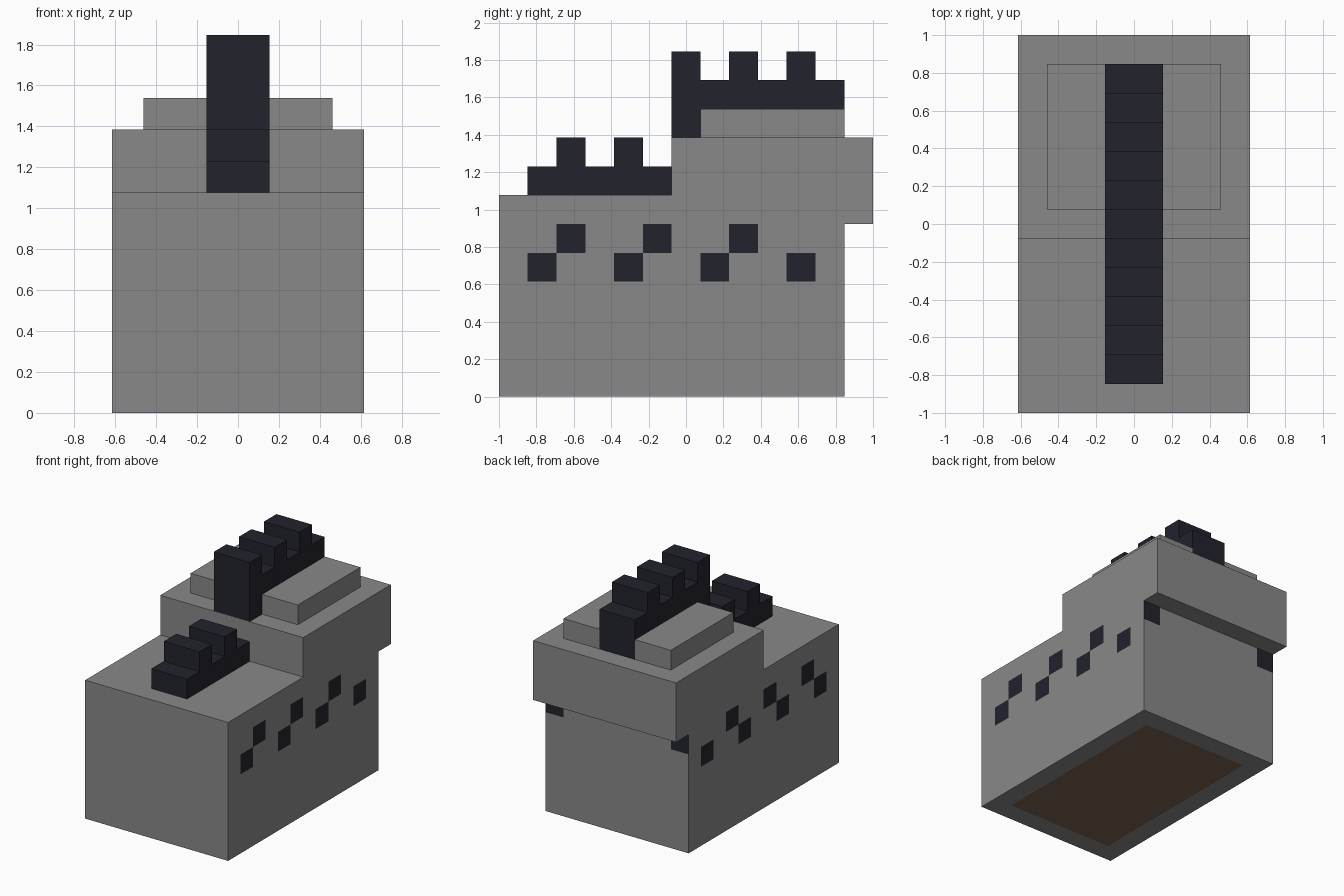
import bpy
import bmesh
from math import floor
from mathutils import Vector

# One block unit; the model is 8 wide, 13 deep and 12 high
U = 2 / 13
ORIGIN = Vector((-4, -6.5, 0))

if "Cube" in bpy.data.objects:
    bpy.data.objects.remove(bpy.data.objects["Cube"], do_unlink=True)


def make_material(name, color):
    mat = bpy.data.materials.new(name)
    mat.use_nodes = True
    mat.diffuse_color = (*color, 1)
    bsdf = mat.node_tree.nodes["Principled BSDF"]
    bsdf.inputs["Base Color"].default_value = (*color, 1)
    return mat


GRAY = make_material("stone gray", (0.25, 0.25, 0.25))
DARK = make_material("dark slate", (0.016, 0.016, 0.027))
BROWN = make_material("earth brown", (0.19, 0.125, 0.08))


def extruded_profile(profile, x0, x1):
    """Solid in block units from a (y, z) outline swept along x."""
    bm = bmesh.new()
    face = bm.faces.new([bm.verts.new((x0, y, z)) for y, z in profile])
    swept = bmesh.ops.extrude_face_region(bm, geom=[face])["geom"]
    verts = [v for v in swept if isinstance(v, bmesh.types.BMVert)]
    bmesh.ops.translate(bm, verts=verts, vec=(x1 - x0, 0, 0))
    bmesh.ops.recalc_face_normals(bm, faces=bm.faces)
    return bm


def finish(bm, name, materials):
    for v in bm.verts:
        v.co = (v.co + ORIGIN) * U
    mesh = bpy.data.meshes.new(name)
    bm.to_mesh(mesh)
    bm.free()
    for mat in materials:
        mesh.materials.append(mat)
    obj = bpy.data.objects.new(name, mesh)
    bpy.context.collection.objects.link(obj)
    return obj


def cut(bm, axis, position):
    point, normal = Vector(), Vector()
    point[axis], normal[axis] = position, 1
    geom = bm.verts[:] + bm.edges[:] + bm.faces[:]
    bmesh.ops.bisect_plane(bm, geom=geom, plane_co=point, plane_no=normal)


# Body: stepped block with an overhanging rear, cut along the spot grid
body = extruded_profile(
    [(0, 0), (12, 0), (12, 6), (13, 6), (13, 9), (6, 9), (6, 7), (0, 7)], 0, 8)
for x in (1, 7):
    cut(body, 0, x)
for y in range(1, 12):
    cut(body, 1, y)
for z in (4, 5, 6):
    cut(body, 2, z)

# Staggered spots on the sides, corner spots at the back, brown underside
body.normal_update()
for f in body.faces:
    c, n = f.calc_center_median(), f.normal
    row, column = floor(c.z), floor(c.y)
    if abs(n.x) > 0.5:
        spot = (row == 5 and column % 3 == 2) or (row == 4 and column % 3 == 1)
        f.material_index = int(spot)
    elif n.y > 0.5:
        f.material_index = int(row == 5 and not 1 < c.x < 7)
    elif n.z < -0.5 and c.z < 0.1 and 1 < c.x < 7 and 1 < c.y < 11:
        f.material_index = 2
finish(body, "body", [GRAY, DARK, BROWN])

# Raised slabs either side of the rear crest
for name, x in (("right_roof_slab", 1), ("left_roof_slab", 5)):
    slab = extruded_profile([(7, 9), (12, 9), (12, 10), (7, 10)], x, x + 2)
    finish(slab, name, [GRAY])


def crest(name, start, end, base, top, teeth):
    """Toothed ridge along the centre line."""
    outline = [(start, base), (end, base), (end, top)]
    for y in reversed(teeth):
        outline += [(y + 1, top), (y + 1, top + 1), (y, top + 1)]
        if y > start:
            outline.append((y, top))
    if teeth[0] > start:
        outline.append((start, top))
    finish(extruded_profile(outline, 3, 5), name, [DARK])


# Dark toothed crests
crest("front_crest", 1, 6, 7, 8, (2, 4))
crest("rear_crest", 6, 12, 9, 11, (6, 8, 10))
